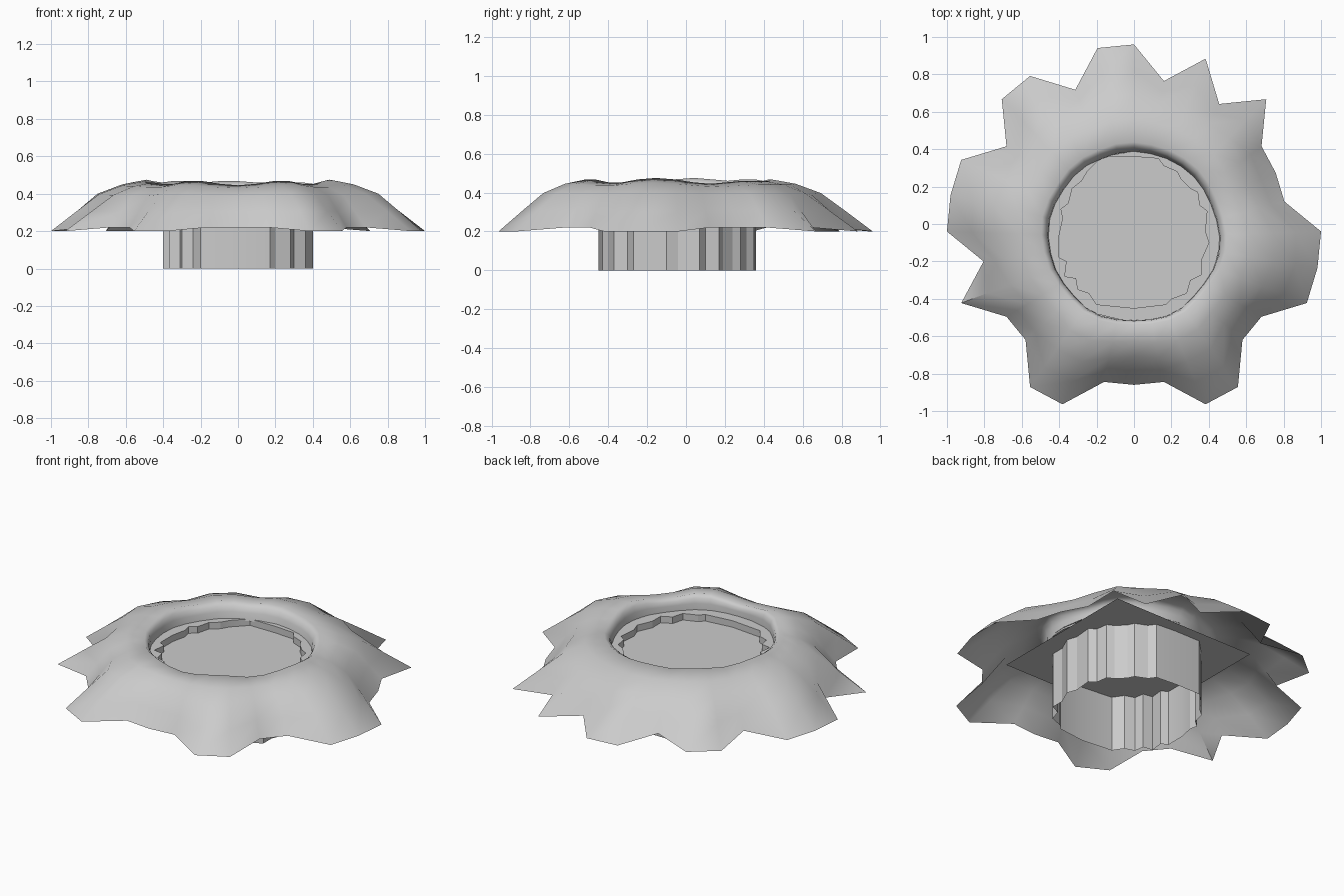
import bpy, bmesh, math

if "Cube" in bpy.data.objects:
    bpy.data.objects.remove(bpy.data.objects["Cube"])

SEG = 32
CY = -0.04
# skirt petals: 1 = long rib, 0 = short rib, counter-clockwise from +x
RIBS = "10001010110110111010011000110011"


def make_object(name, bm, angle=None):
    bmesh.ops.recalc_face_normals(bm, faces=bm.faces)
    me = bpy.data.meshes.new(name)
    bm.to_mesh(me)
    bm.free()
    ob = bpy.data.objects.new(name, me)
    bpy.context.collection.objects.link(ob)
    if angle:
        bpy.ops.object.select_all(action='DESELECT')
        ob.select_set(True)
        bpy.context.view_layer.objects.active = ob
        bpy.ops.object.shade_smooth_by_angle(angle=math.radians(angle))
    return ob


def loft(bm, rings):
    rows = [[bm.verts.new(p) for p in ring] for ring in rings]
    for a, b in zip(rows, rows[1:]):
        n = len(a)
        for i in range(n):
            j = (i + 1) % n
            bm.faces.new((a[i], a[j], b[j], b[i]))
    return rows


# petal skirt: radial profiles (radius, z) for long and short ribs
LONG = [(1.0, 0.20), (0.88, 0.305), (0.765, 0.40), (0.63, 0.45),
        (0.50, 0.475), (0.475, 0.455), (0.465, 0.42), (0.46, 0.37)]
SHORT = [(0.82, 0.22), (0.735, 0.305), (0.66, 0.385), (0.575, 0.43),
         (0.48, 0.445), (0.458, 0.43), (0.45, 0.41), (0.445, 0.37)]
rings = []
for k in range(len(LONG)):
    t = k / (len(LONG) - 1)
    blend = 0.5 * min(1, 3 * t)     # petals soften towards the crest
    ring = []
    for i, c in enumerate(RIBS):
        near = (int(RIBS[i - 1]) + int(RIBS[(i + 1) % SEG])) / 2
        w = int(c) * (1 - blend) + near * blend
        r = LONG[k][0] * w + SHORT[k][0] * (1 - w)
        z = LONG[k][1] * w + SHORT[k][1] * (1 - w)
        a = math.tau * i / SEG
        ring.append((r * math.cos(a), CY - 0.03 * t + r * math.sin(a), z))
    rings.append(ring)
bm = bmesh.new()
loft(bm, rings)
make_object("petal_skirt", bm, 60)

# stepped collar outline, counter-clockwise from the right
OUTLINE = [(.40, -.10), (.38, -.04), (.39, .07), (.35, .10), (.34, .17), (.30, .19),
           (.25, .24), (.23, .28), (.16, .31), (.13, .35), (0, .36), (-.17, .36),
           (-.20, .33), (-.25, .28), (-.28, .23), (-.33, .19), (-.35, .11), (-.39, .08),
           (-.38, .03), (-.40, -.06), (-.40, -.18), (-.36, -.20), (-.37, -.28),
           (-.31, -.29), (-.30, -.35), (-.24, -.37), (-.20, -.43), (0, -.45),
           (.17, -.43), (.20, -.40), (.28, -.37), (.30, -.30), (.36, -.27), (.36, -.19)]

# hanging collar with a thin ledge reaching to the skirt
bm = bmesh.new()
ledge = []
for x, y in OUTLINE:
    a = math.atan2(y + 0.05, x)
    ledge.append((0.46 * math.cos(a), -0.07 + 0.46 * math.sin(a), 0.38))
loft(bm, [[(x, y, 0.0) for x, y in OUTLINE],
          [(x, y, 0.38) for x, y in OUTLINE], ledge])
make_object("collar", bm, 15)

# flat square plate closing the collar
bm = bmesh.new()
h = 0.48
bm.faces.new([bm.verts.new((x, y - 0.05, 0.34))
              for x, y in ((-h, -h), (h, -h), (h, h), (-h, h))])
make_object("floor_plate", bm)
